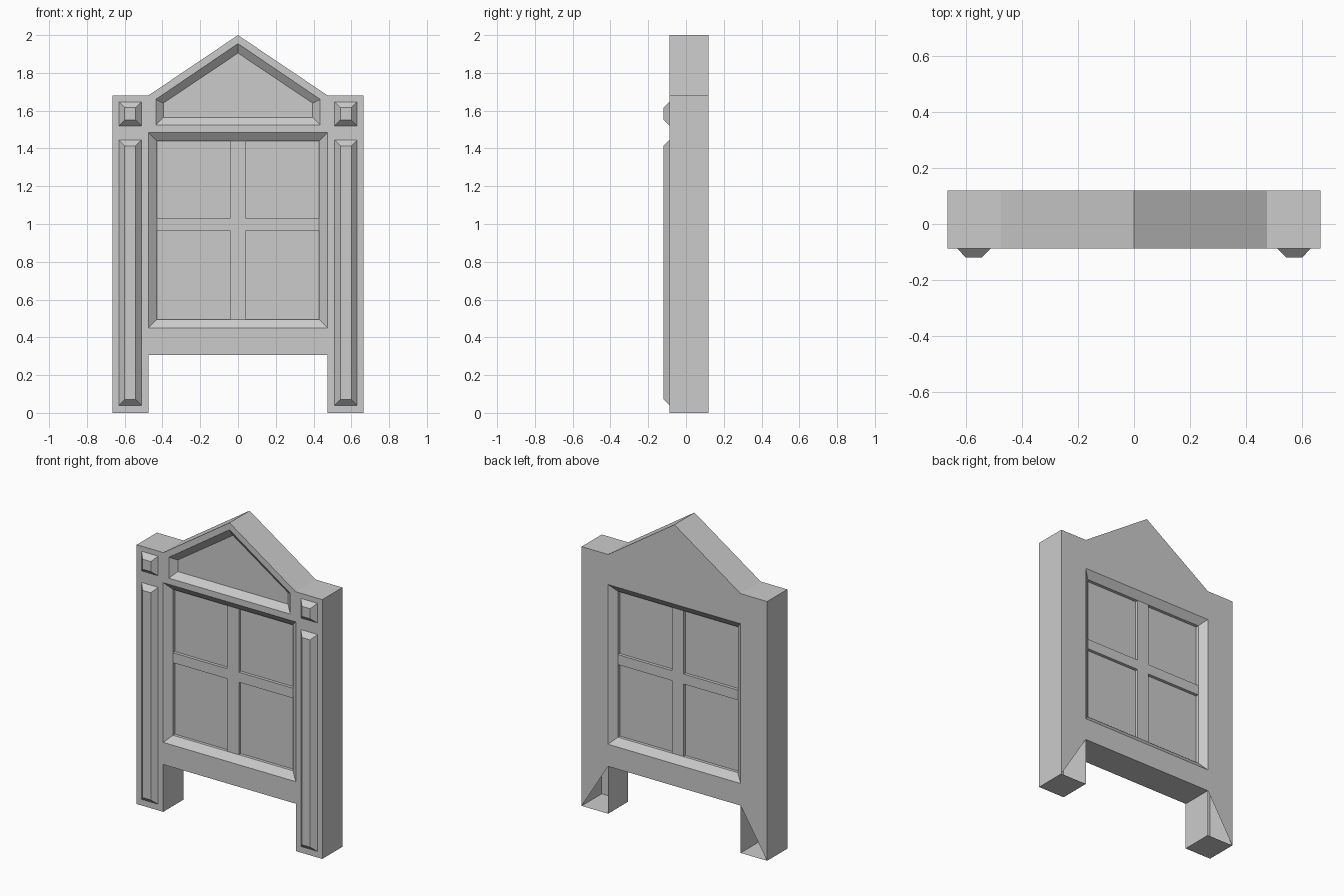
import bpy
import bmesh

cube = bpy.data.objects.get("Cube")
if cube:
    bpy.data.objects.remove(cube, do_unlink=True)

# One plain grey for everything
grey = bpy.data.materials.new("light_grey")
grey.use_nodes = True
grey.diffuse_color = (0.6, 0.6, 0.6, 1)
grey.node_tree.nodes["Principled BSDF"].inputs["Base Color"].default_value = grey.diffuse_color

FRONT, BACK, TIP = -0.087, 0.119, -0.119
RECESS, PANE = 0.035, 0.02
SIDE, INNER, SHOULDER, RAIL = 0.665, 0.475, 1.68, 0.307


def loop(bm, points, y):
    return [bm.verts.new((x, y, z)) for x, z in points]


def walls(bm, a, b):
    for i in range(len(a)):
        j = (i + 1) % len(a)
        bm.faces.new((a[i], a[j], b[j], b[i]))


def fill(bm, *loops):
    """Fill an outline, leaving nested loops open as holes."""
    edges = []
    for ring in loops:
        for a, b in zip(ring, ring[1:] + ring[:1]):
            edges.append(bm.edges.get((a, b)) or bm.edges.new((a, b)))
    bmesh.ops.triangle_fill(bm, edges=edges, use_beauty=True)


def finish(bm, name):
    bmesh.ops.recalc_face_normals(bm, faces=bm.faces)
    mesh = bpy.data.meshes.new(name)
    bm.to_mesh(mesh)
    bm.free()
    mesh.materials.append(grey)
    obj = bpy.data.objects.new(name, mesh)
    bpy.context.collection.objects.link(obj)
    return obj


def rect(x0, x1, z0, z1):
    return [(x0, z0), (x1, z0), (x1, z1), (x0, z1)]


def gable(x, bottom, eave, apex):
    return [(-x, bottom), (x, bottom), (x, eave), (0, apex), (-x, eave)]


# Body: gabled slab on two legs, with sloped recesses
bm = bmesh.new()
half = [(INNER, RAIL), (INNER, 0), (SIDE, 0), (SIDE, SHOULDER), (INNER, SHOULDER)]
outline = half + [(0, 2)] + [(-x, z) for x, z in reversed(half)]
front, back = loop(bm, outline, FRONT), loop(bm, outline, BACK)
walls(bm, front, back)

opening, sill = rect(-INNER, INNER, 0.45, 1.485), rect(-0.43, 0.43, 0.495, 1.44)
holes = []
for y, inward in ((FRONT, 1), (BACK, -1)):
    outer = loop(bm, opening, y)
    slope = loop(bm, sill, y + inward * RECESS)
    glass = loop(bm, sill, y + inward * (RECESS + PANE))
    walls(bm, outer, slope)
    walls(bm, slope, glass)
    bm.faces.new(glass)
    holes.append(outer)

# Pediment recess on the front only
outer = loop(bm, gable(0.435, 1.525, 1.66, 1.955), FRONT)
floor = loop(bm, gable(0.395, 1.565, 1.64, 1.905), FRONT + RECESS)
walls(bm, outer, floor)
bm.faces.new(floor)
fill(bm, front, holes[0], outer)

# The back of each leg is open below its diagonal
back_rim = [v for v in back if not (abs(v.co.x) < SIDE - 0.01 and v.co.z < 0.01)]
fill(bm, back_rim, holes[1])
finish(bm, "body")

# Crossed glazing bars, running through from front recess to back recess
bm = bmesh.new()
w, h, lo, hi, bottom, top = 0.042, 0.43, 0.965, 1.03, 0.495, 1.44
right = [(w, bottom), (w, lo), (h, lo), (h, hi), (w, hi), (w, top)]
cross = right + [(-x, z) for x, z in reversed(right)]
a, b = loop(bm, cross, FRONT + RECESS), loop(bm, cross, BACK - RECESS)
walls(bm, a, b)
bm.faces.new(a)
bm.faces.new(b)
finish(bm, "glazing_bars")


# Raised bevelled trim on each post
def raised_panel(name, x, z0, z1):
    bm = bmesh.new()
    r, bevel = 0.06, 0.031
    base = loop(bm, rect(x - r, x + r, z0, z1), FRONT)
    face = loop(bm, rect(x - r + bevel, x + r - bevel, z0 + bevel, z1 - bevel), TIP)
    walls(bm, base, face)
    bm.faces.new(base)
    bm.faces.new(face)
    finish(bm, name)


for side, sign in (("left", 1), ("right", -1)):
    raised_panel(side + "_pilaster", sign * 0.571, 0.04, 1.445)
    raised_panel(side + "_corner_block", sign * 0.571, 1.52, 1.647)
